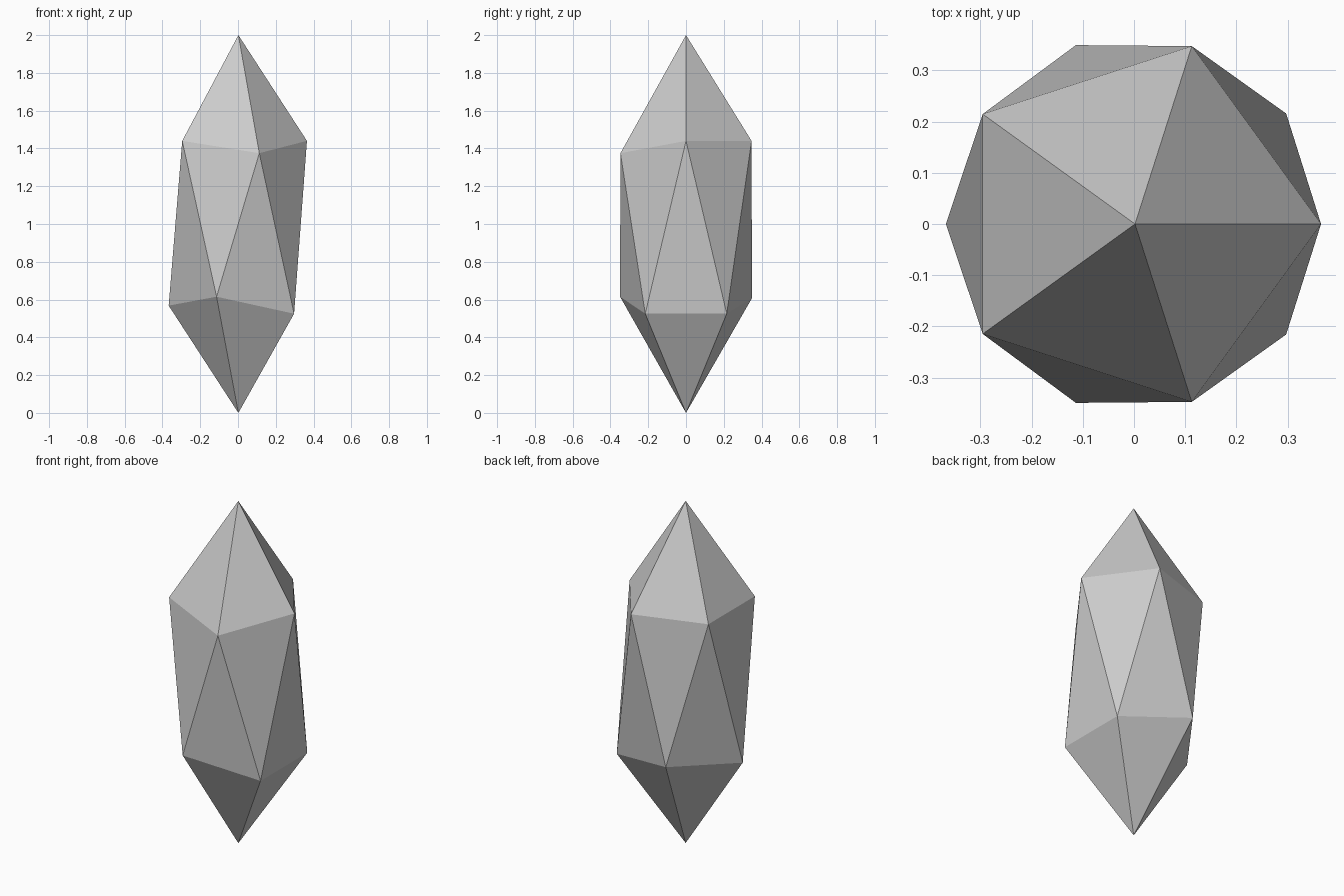
import bpy, bmesh
from math import cos, sin, radians

if "Cube" in bpy.data.objects:
    bpy.data.objects.remove(bpy.data.objects["Cube"])

bm = bmesh.new()


def ring(radius, start, heights):
    """Five points around the z axis, each with its own height."""
    return [bm.verts.new((radius * cos(radians(start + 72 * i)),
                          radius * sin(radians(start + 72 * i)), z))
            for i, z in enumerate(heights)]


# Crystal points and the two staggered, slightly uneven rings
tip = bm.verts.new((0.002, 0, 2))
base = bm.verts.new((0.002, 0, 0))
upper = ring(0.365, 0, (1.44, 1.44, 1.44, 1.44, 1.375))
lower = ring(0.367, 36, (0.525, 0.607, 0.568, 0.615, 0.525))

# Facets: top cap, zigzag waist, bottom cap
for i in range(5):
    j = (i + 1) % 5
    bm.faces.new((tip, upper[i], upper[j]))
    bm.faces.new((upper[i], lower[i], upper[j]))
    bm.faces.new((upper[j], lower[i], lower[j]))
    bm.faces.new((base, lower[j], lower[i]))
bmesh.ops.recalc_face_normals(bm, faces=bm.faces)

mesh = bpy.data.meshes.new("crystal")
bm.to_mesh(mesh)
bm.free()
bpy.context.collection.objects.link(bpy.data.objects.new("crystal", mesh))
